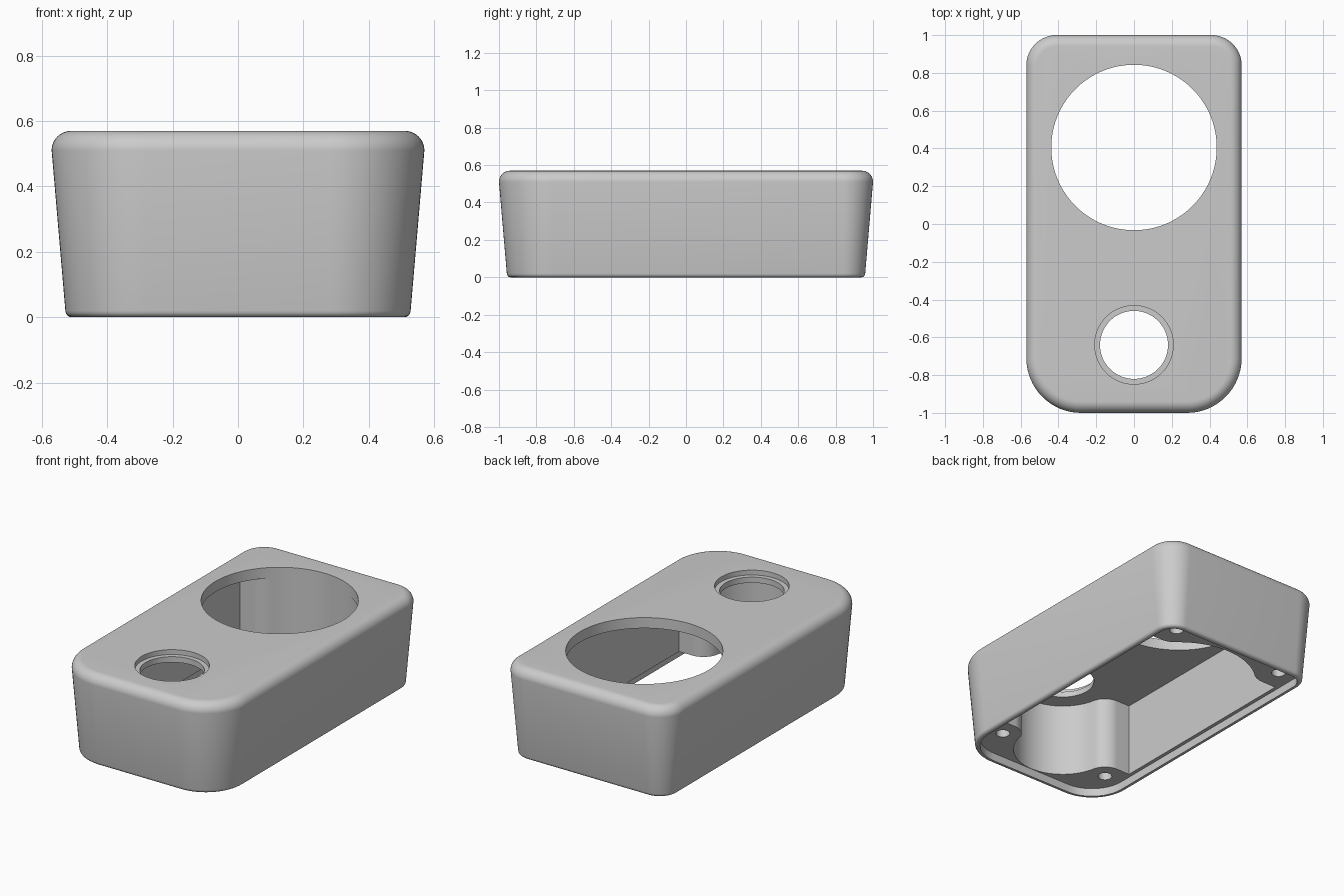
import bpy, bmesh
from math import sin, cos, pi, atan2, hypot

cube = bpy.data.objects.get("Cube")
if cube:
    bpy.data.objects.remove(cube, do_unlink=True)

metal = bpy.data.materials.new("plain_grey")
metal.use_nodes = True
grey = (0.6, 0.6, 0.6, 1)
metal.diffuse_color = grey
metal.node_tree.nodes["Principled BSDF"].inputs["Base Color"].default_value = grey

HALF_X, HALF_Y, TOP = 0.57, 1.0, 0.57
FRONT_R, BACK_R = 0.29, 0.16
LEDGE, CEILING, WALL_X = 0.05, 0.505, 0.476
KNOB, KNOB_R = (0, 0.405), 0.438
SWITCH, SWITCH_R = (0, -0.64), 0.18
FRONT_SCREW, BACK_SCREW = (0.385, -0.72), (0.385, 0.84)


def arc(center, r, start, end, n=16):
    """Points along an arc, angles in radians."""
    return [(center[0] + r * cos(start + (end - start) * i / n),
             center[1] + r * sin(start + (end - start) * i / n)) for i in range(n + 1)]


def circle(center, r, n=96):
    return arc(center, r, 0, 2 * pi, n)[:-1]


def outline(inset):
    """Rounded rectangle with wider front corners, offset inwards."""
    pts = []
    for k, (sx, sy, r) in enumerate([(1, 1, BACK_R), (-1, 1, BACK_R),
                                     (-1, -1, FRONT_R), (1, -1, FRONT_R)]):
        mid = (sx * (HALF_X - r), sy * (HALF_Y - r))
        pts += arc(mid, r - inset, k * pi / 2, (k + 1) * pi / 2)
    return pts


def loft(name, rings):
    """Closed solid through (points, z) rings."""
    bm = bmesh.new()
    loops = [[bm.verts.new((x, y, z)) for x, y in pts] for pts, z in rings]
    n = len(loops[0])
    for a, b in zip(loops, loops[1:]):
        for i in range(n):
            j = (i + 1) % n
            bm.faces.new((a[i], a[j], b[j], b[i]))
    bm.faces.new(loops[0][::-1])
    bm.faces.new(loops[-1])
    bmesh.ops.recalc_face_normals(bm, faces=bm.faces)
    mesh = bpy.data.meshes.new(name)
    bm.to_mesh(mesh)
    bm.free()
    mesh.materials.append(metal)
    obj = bpy.data.objects.new(name, mesh)
    bpy.context.collection.objects.link(obj)
    return obj


def cut(body, pts, z0, z1):
    """Remove a vertical prism from the body."""
    cutter = loft("cutter", [(pts, z0), (pts, z1)])
    cutter.hide_render = True
    mod = body.modifiers.new("cut", 'BOOLEAN')
    mod.operation, mod.solver, mod.object = 'DIFFERENCE', 'EXACT', cutter
    bpy.context.view_layer.objects.active = body
    bpy.ops.object.modifier_apply(modifier=mod.name)
    bpy.data.objects.remove(cutter, do_unlink=True)


def cavity_outline():
    """Round ends around both openings, flowing around the screw posts."""
    lobe_f, lobe_b = 0.285, KNOB_R + 0.003
    df = (FRONT_SCREW[0] - SWITCH[0], FRONT_SCREW[1] - SWITCH[1])
    db = (BACK_SCREW[0] - KNOB[0], BACK_SCREW[1] - KNOB[1])
    post_f, post_b = hypot(*df) - lobe_f, hypot(*db) - lobe_b
    tf, tb = atan2(df[1], df[0]), atan2(db[1], db[0])
    half = arc(SWITCH, lobe_f, -pi / 2, tf, 24)
    half += arc(FRONT_SCREW, post_f, pi + tf, pi / 2)[1:]
    half += [(WALL_X, FRONT_SCREW[1] + post_f), (WALL_X, BACK_SCREW[1] - post_b)]
    half += arc(BACK_SCREW, post_b, 1.5 * pi, pi + tb)
    half += arc(KNOB, lobe_b, tb, pi / 2, 24)[1:]
    return half + [(-x, y) for x, y in half[-2:0:-1]]


# Tapered shell with rounded top and bottom edges
EDGE, FOOT, DRAFT = 0.06, 0.02, 0.042
rings = []
for i in range(5):
    a = pi / 2 * i / 4
    rings.append((outline(DRAFT + FOOT * (1 - sin(a))), FOOT * (1 - cos(a))))
for i in range(11):
    a = pi / 2 * i / 10
    rings.append((outline(EDGE * (1 - cos(a))), TOP - EDGE * (1 - sin(a))))
body = loft("enclosure", rings)

# Lid recess and inner cavity
cut(body, outline(DRAFT + 0.03), -0.1, LEDGE)
cut(body, cavity_outline(), -0.1, CEILING)

# Top openings, the small one with a shallow counterbore
cut(body, circle(KNOB, KNOB_R), 0.3, 0.8)
cut(body, circle(SWITCH, SWITCH_R), 0.3, 0.8)
cut(body, circle(SWITCH, 0.208), TOP - 0.03, 0.8)

# Screw holes in the posts
for x, y in (FRONT_SCREW, BACK_SCREW):
    for side in (-1, 1):
        cut(body, circle((side * x, y), 0.04, 32), -0.1, 0.4)

bpy.ops.object.select_all(action='DESELECT')
body.select_set(True)
bpy.context.view_layer.objects.active = body
bpy.ops.object.shade_smooth_by_angle(angle=pi / 6)
